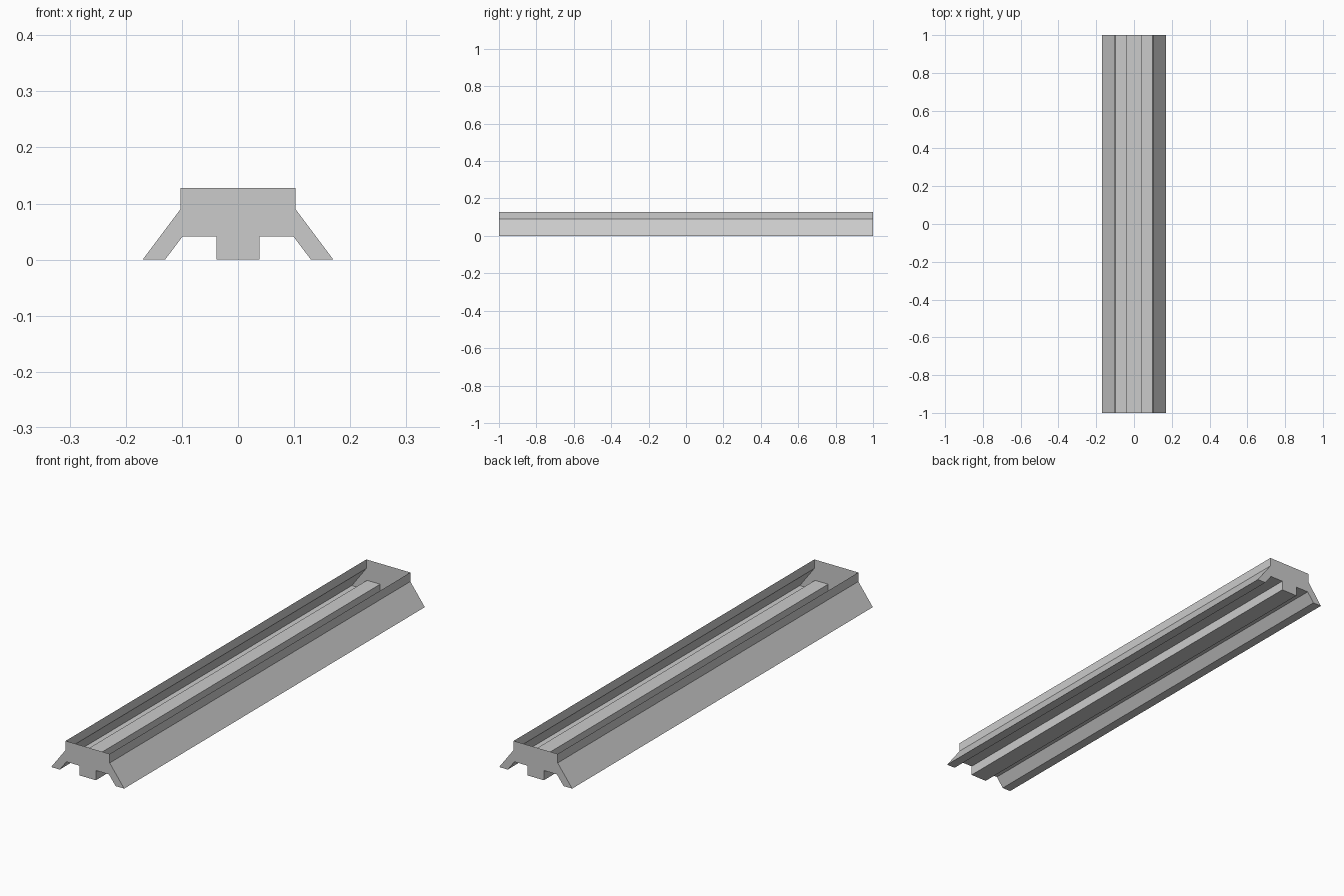
import bpy, bmesh

if "Cube" in bpy.data.objects:
    bpy.data.objects.remove(bpy.data.objects["Cube"])

# Right half of the cross-section (x, z), from centre foot round to the open top
half = [(0.038, 0.0), (0.038, 0.041), (0.099, 0.041), (0.13, 0.0),
        (0.17, 0.0), (0.1025, 0.09), (0.1025, 0.128)]
profile = half + [(-x, z) for x, z in reversed(half)]

bm = bmesh.new()
front = [bm.verts.new((x, -1, z)) for x, z in profile]
back = [bm.verts.new((x, 1, z)) for x, z in profile]

# Long thin walls; the span between the two top rims stays open
top = len(half) - 1
n = len(profile)
for i in range(n):
    if i != top:
        j = (i + 1) % n
        bm.faces.new((front[i], front[j], back[j], back[i]))

# Closed end caps
bm.faces.new(front)
bm.faces.new(back)
bmesh.ops.recalc_face_normals(bm, faces=bm.faces)

# Make sure the shell faces outwards (front cap towards -y)
bm.normal_update()
cap = next(f for f in bm.faces if all(v.co.y < 0 for v in f.verts))
if cap.normal.y > 0:
    bmesh.ops.reverse_faces(bm, faces=bm.faces)

mesh = bpy.data.meshes.new("open_trough")
bm.to_mesh(mesh)
bm.free()
trough = bpy.data.objects.new("open_trough", mesh)
bpy.context.collection.objects.link(trough)
